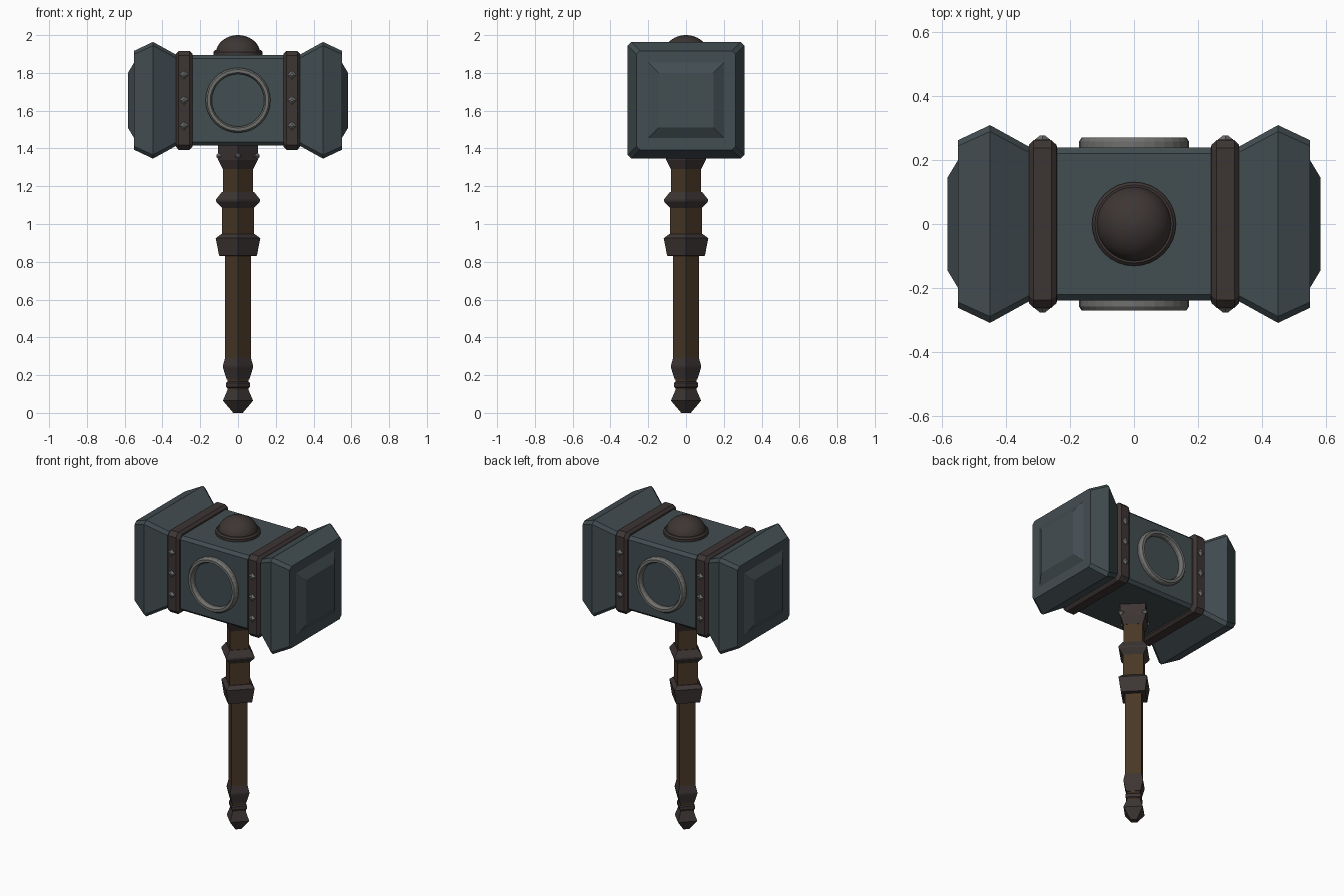
import bpy, bmesh, math
from mathutils import Matrix, Vector

if "Cube" in bpy.data.objects:
    bpy.data.objects.remove(bpy.data.objects["Cube"])

CZ = 1.655  # height of the head centre


def material(name, rgb):
    m = bpy.data.materials.new(name)
    m.diffuse_color = (*rgb, 1)
    m.use_nodes = True
    m.node_tree.nodes["Principled BSDF"].inputs["Base Color"].default_value = m.diffuse_color
    return m


STEEL = material("dark_steel", (0.055, 0.075, 0.083))
IRON = material("brown_iron", (0.046, 0.036, 0.034))
WOOD = material("wood", (0.065, 0.039, 0.019))
GREY = material("grey_metal", (0.16, 0.16, 0.155))


def finish(name, bm, mat, matrix=Matrix()):
    bm.transform(matrix)
    bmesh.ops.recalc_face_normals(bm, faces=bm.faces)
    me = bpy.data.meshes.new(name)
    bm.to_mesh(me)
    bm.free()
    me.materials.append(mat)
    ob = bpy.data.objects.new(name, me)
    bpy.context.collection.objects.link(ob)
    return ob


def skin(rings, closed=False):
    """Join equal rings of points into a surface; cap the ends unless closed."""
    bm = bmesh.new()
    vs = [[bm.verts.new(p) for p in r] for r in rings]
    n = len(vs[0])
    pairs = list(zip(vs, vs[1:])) + ([(vs[-1], vs[0])] if closed else [])
    for a, b in pairs:
        for i in range(n):
            j = (i + 1) % n
            bm.faces.new((a[i], a[j], b[j], b[i]))
    if not closed:
        bm.faces.new(vs[0])
        bm.faces.new(vs[-1])
    return bm


def block(name, stations, mat, flip=1):
    """Chamfered square sections (x, half size, chamfer) lofted along x."""
    rings = []
    for x, h, c in stations:
        k = h - c
        sec = [(h, -k), (h, k), (k, h), (-k, h), (-h, k), (-h, -k), (-k, -h), (k, -h)]
        rings.append([(flip * x, y, CZ + z) for y, z in sec])
    return finish(name, skin(rings), mat)


def lathe(name, profile, n, mat, matrix=Matrix(), closed=False):
    """Turn (radius, z) points about z with n sides."""
    rings = [[(r * math.cos(2 * math.pi * i / n), r * math.sin(2 * math.pi * i / n), z)
              for i in range(n)] for r, z in profile]
    return finish(name, skin(rings, closed), mat, matrix)


def stud(name, pos, normal, size=0.024):
    q = Vector(normal).to_track_quat('Z', 'Y').to_matrix().to_4x4()
    lathe(name, [(size, -0.015), (size, 0.002), (size * 0.35, 0.014)], 4, GREY,
          Matrix.Translation(pos) @ q)


# Head core
block("head_core", [(-0.35, 0.239, 0.018), (0.35, 0.239, 0.018)], STEEL)

# Striking ends, bands and band studs
for s, side in ((-1, "left"), (1, "right")):
    block("striking_end_" + side,
          [(0.325, 0.24, 0.018), (0.45, 0.309, 0.02), (0.55, 0.262, 0.018)], STEEL, s)
    block("striking_panel_" + side,
          [(0.545, 0.205, 0.001), (0.55, 0.2, 0.001), (0.583, 0.145, 0.001)], STEEL, s)
    block("band_" + side,
          [(0.24, 0.236, 0.02), (0.242, 0.247, 0.022), (0.258, 0.262, 0.025),
           (0.314, 0.262, 0.025), (0.328, 0.247, 0.022), (0.33, 0.236, 0.02)], IRON, s)
    for f in (-1, 1):
        for dz in (-0.135, 0, 0.135):
            stud("band_stud", (s * 0.286, f * 0.262, CZ + dz), (0, f, 0))

# Round rims on front and back
for f, side in ((-1, "front"), (1, "back")):
    m = Matrix.Translation((0, 0, CZ)) @ Matrix.Rotation(-f * math.pi / 2, 4, 'X')
    rim = lathe("rim_" + side,
                [(0.139, 0.23), (0.139, 0.256), (0.147, 0.271), (0.163, 0.271),
                 (0.172, 0.258), (0.172, 0.23)], 32, GREY, m, True)

# Domed cap on top
lathe("cap_base", [(0.131, 1.88), (0.131, 1.911), (0.122, 1.92)], 32, IRON)
dome = [(0.118 * math.cos(a), 1.9 + 0.1 * math.sin(a))
        for a in [math.radians(d) for d in (0, 12, 24, 36, 48, 60, 72, 82, 89)]]
lathe("cap_dome", dome, 32, IRON)

# Four-sided handle
lathe("lower_grip", [(0.055, 0.05), (0.055, 0.19), (0.068, 0.27), (0.068, 0.86)], 4, WOOD)
lathe("upper_grip", [(0.085, 0.9), (0.085, 1.1), (0.079, 1.15), (0.079, 1.35)], 4, WOOD)

# Handle fittings
lathe("pommel", [(0.025, 0), (0.08, 0.065), (0.054, 0.125)], 4, IRON)
lathe("pommel_ring", [(0.056, 0.132), (0.064, 0.138), (0.064, 0.158), (0.056, 0.165)], 4, IRON)
lathe("pommel_sleeve", [(0.06, 0.178), (0.08, 0.24), (0.08, 0.25), (0.066, 0.3)], 4, IRON)
lathe("middle_collar", [(0.07, 0.83), (0.1, 0.832), (0.118, 0.925), (0.09, 0.946)], 4, IRON)
lathe("upper_collar", [(0.085, 1.085), (0.117, 1.12), (0.117, 1.13), (0.085, 1.17)], 4, IRON)
lathe("head_socket", [(0.08, 1.29), (0.105, 1.34), (0.105, 1.43)], 4, IRON)

# Socket studs
for d in ((1, 0, 0), (-1, 0, 0), (0, 1, 0), (0, -1, 0)):
    stud("socket_stud", Vector(d) * 0.1 + Vector((0, 0, 1.36)), d, 0.018)

# Smooth only the dome
bpy.ops.object.select_all(action='DESELECT')
ob = bpy.data.objects["cap_dome"]
ob.select_set(True)
bpy.context.view_layer.objects.active = ob
bpy.ops.object.shade_smooth_by_angle()
